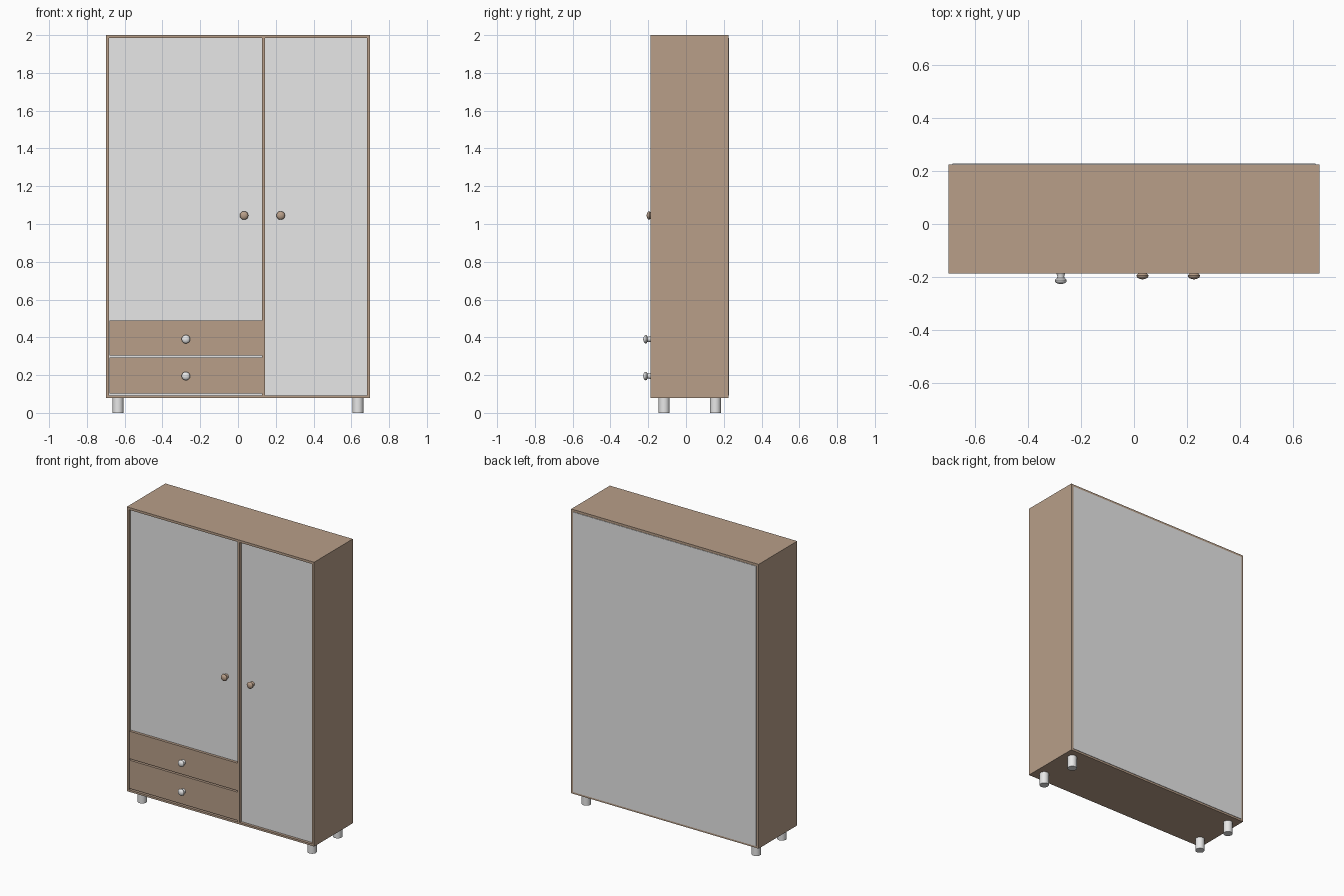
import bpy, bmesh, math

if "Cube" in bpy.data.objects:
    bpy.data.objects.remove(bpy.data.objects["Cube"])


def material(name, rgb):
    m = bpy.data.materials.new(name)
    m.diffuse_color = (*rgb, 1)
    m.use_nodes = True
    m.node_tree.nodes["Principled BSDF"].inputs["Base Color"].default_value = m.diffuse_color
    return m


WOOD = material("brown wood", (0.48, 0.345, 0.25))
GREY = material("light grey", (0.8, 0.8, 0.8))


def finish(name, bm, mat):
    bmesh.ops.recalc_face_normals(bm, faces=bm.faces)
    me = bpy.data.meshes.new(name)
    bm.to_mesh(me)
    bm.free()
    me.materials.append(mat)
    ob = bpy.data.objects.new(name, me)
    bpy.context.collection.objects.link(ob)
    return ob


def box(name, x0, x1, y0, y1, z0, z1, mat):
    bm = bmesh.new()
    bmesh.ops.create_cube(bm, size=1)
    for v in bm.verts:
        v.co = (x1 if v.co.x > 0 else x0,
                y1 if v.co.y > 0 else y0,
                z1 if v.co.z > 0 else z0)
    return finish(name, bm, mat)


def smooth(ob):
    bpy.ops.object.select_all(action='DESELECT')
    ob.select_set(True)
    bpy.context.view_layer.objects.active = ob
    bpy.ops.object.shade_smooth_by_angle(angle=math.radians(40))


def lathe(name, profile, loc, mat, forward=False):
    """Spin (radius, height) points about z; forward tips the axis to -y."""
    bm = bmesh.new()
    vs = [bm.verts.new((r, 0, h)) for r, h in profile]
    es = [bm.edges.new(p) for p in zip(vs, vs[1:])]
    bmesh.ops.spin(bm, geom=vs + es, cent=(0, 0, 0), axis=(0, 0, 1),
                   angle=math.tau, steps=32)
    bmesh.ops.remove_doubles(bm, verts=bm.verts, dist=1e-5)
    for v in bm.verts:
        x, y, z = v.co
        if forward:
            x, y, z = x, -z, y
        v.co = (x + loc[0], y + loc[1], z + loc[2])
    ob = finish(name, bm, mat)
    smooth(ob)


W, T = 0.70, 0.016            # half width, board thickness
F, B = -0.187, 0.225          # front and back of the carcass
D = F + 0.018                 # recessed door plane
Z0, Z1 = 0.08, 2.0
IN = W - T
DIV0, DIV1 = 0.128, 0.144     # divider

# Carcass
for side, s in (("left", -1), ("right", 1)):
    xs = sorted((s * W, s * IN))
    box(side + "_side", *xs, F, B, Z0, Z1, WOOD)
box("top_board", -IN, IN, F, B, Z1 - T, Z1, WOOD)
box("bottom_board", -IN, IN, F, B, Z0, Z0 + 0.013, WOOD)
box("divider", DIV0, DIV1, F, B - 0.02, Z0 + 0.013, Z1 - T, WOOD)
box("back_panel", -IN, IN, B - 0.012, B + 0.003, Z0 + 0.013, Z1 - T, GREY)

# Recessed doors
box("left_door", -IN, DIV0, D, D + 0.016, Z0 + 0.013, Z1 - T, GREY)
box("right_door", DIV1, IN, D, D + 0.016, Z0 + 0.013, Z1 - T, GREY)

# Drawer fronts
for i, (a, b) in enumerate(((0.103, 0.294), (0.304, 0.49))):
    box(f"drawer_front_{i}", -0.681, DIV0, F, D, a, b, WOOD)

# Mushroom knobs
knob = [(0, 0), (0.016, 0), (0.013, 0.01), (0.014, 0.017), (0.020, 0.021),
        (0.0225, 0.025), (0.0215, 0.030), (0.017, 0.035), (0.010, 0.038),
        (0, 0.040)]
for i, z in enumerate((0.195, 0.39)):
    lathe(f"drawer_knob_{i}", knob, (-0.276, F, z), GREY, True)
for i, x in enumerate((0.032, 0.226)):
    lathe(f"door_knob_{i}", knob, (x, D, 1.045), WOOD, True)

# Round legs
leg = [(0, 0), (0.029, 0), (0.029, Z0), (0, Z0)]
for x in (-0.635, 0.635):
    for y, n in ((-0.116, "front"), (0.156, "back")):
        lathe(f"{n}_leg", leg, (x, y, 0), GREY)
